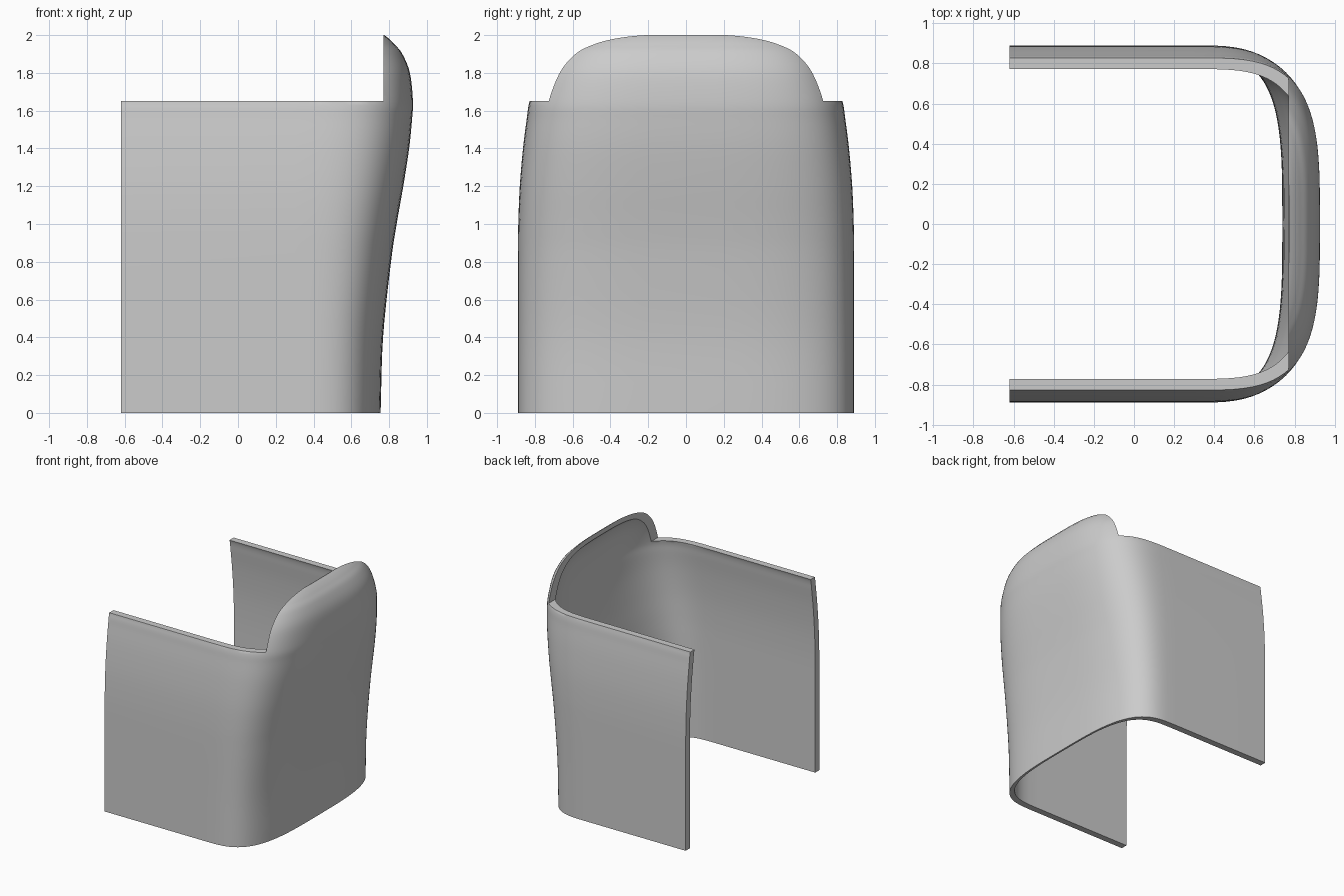
import bpy
import bmesh
import math
from mathutils import Vector

cube = bpy.data.objects.get("Cube")
if cube:
    bpy.data.objects.remove(cube, do_unlink=True)

OPEN_X = -0.62     # open end of the side walls
CORNER_X = 0.30    # where the rounded back begins
CUT_X, CUT_Z = 0.77, 1.65
POWER = 3.5        # squareness of the rounded corners
STEPS = 24

# Height, back reach and half width of the outer skin
KEYS = [(0, .755, .89), (.4, .768, .89), (.8, .81, .89), (1.0, .84, .888),
        (1.2, .875, .88), (1.4, .906, .863), (1.55, .921, .844),
        (1.65, .926, .828), (1.8, .91, .775), (1.9, .87, .717),
        (1.95, .83, .666), (1.98, .80, .61), (2.0, .775, .55)]


def smooth_rows(keys, sub=5):
    """Catmull-Rom rows through the profile keys."""
    p = [Vector(k) for k in keys]
    p = [2 * p[0] - p[1]] + p + [2 * p[-1] - p[-2]]
    rows = []
    for a, b, c, d in zip(p, p[1:], p[2:], p[3:]):
        for i in range(sub):
            t = i / sub
            rows.append(0.5 * (2 * b + (c - a) * t + (2 * a - 5 * b + 4 * c - d) * t ** 2
                               + (3 * b - a - 3 * c + d) * t ** 3))
    return rows + [p[-2]]


def section(z, reach, half):
    """U-shaped section, from one open end round the back to the other."""
    e = 2 / POWER
    quarter = [(OPEN_X, half)]
    for i in range(STEPS + 1):
        t = math.pi / 2 * (1 - i / STEPS)
        quarter.append((CORNER_X + (reach - CORNER_X) * max(math.cos(t), 0) ** e if i else CORNER_X,
                        half * math.sin(t) ** e))
    full = quarter + [(x, -y) for x, y in reversed(quarter[:-1])]
    return [Vector((x, y, z)) for x, y in full]


# Thick shell: outer skin, inner skin and rims
bm = bmesh.new()
outer, inner = [], []
for z, reach, half in smooth_rows(KEYS):
    back = 0.016 + 0.034 * min(z / CUT_Z, 1)
    outer.append([bm.verts.new(v) for v in section(z, reach, half)])
    inner.append([bm.verts.new(v) for v in section(z, reach - back, half - 0.056)])


def skin(rows):
    for a, b in zip(rows, rows[1:]):
        for i in range(len(a) - 1):
            bm.faces.new((a[i], a[i + 1], b[i + 1], b[i]))


skin(outer)
skin(inner)
skin([outer[0], inner[0]])
skin([outer[-1], inner[-1]])
for end in (0, -1):
    skin([[r[end] for r in outer], [r[end] for r in inner]])
bmesh.ops.recalc_face_normals(bm, faces=bm.faces)
mesh = bpy.data.meshes.new("curved_shell")
bm.to_mesh(mesh)
bm.free()
shell = bpy.data.objects.new("curved_shell", mesh)
bpy.context.collection.objects.link(shell)

# Step cut that lowers the side walls and leaves the raised back
bpy.ops.mesh.primitive_cube_add(size=1, location=(CUT_X - 1.5, 0, CUT_Z + 0.5))
cutter = bpy.context.object
cutter.name = "step_cutter"
cutter.scale = (3, 3, 1)
cutter.hide_render = True
bpy.context.view_layer.update()
cut = shell.modifiers.new("step_cut", 'BOOLEAN')
cut.operation = 'DIFFERENCE'
cut.solver = 'EXACT'
cut.object = cutter

bpy.ops.object.select_all(action='DESELECT')
shell.select_set(True)
bpy.context.view_layer.objects.active = shell
bpy.ops.object.modifier_apply(modifier=cut.name)
bpy.data.objects.remove(cutter, do_unlink=True)

# Plain grey finish
grey = bpy.data.materials.new("light_grey")
grey.use_nodes = True
colour = (0.6, 0.6, 0.6, 1)
grey.diffuse_color = colour
grey.node_tree.nodes["Principled BSDF"].inputs["Base Color"].default_value = colour
shell.data.materials.clear()
shell.data.materials.append(grey)
bpy.ops.object.shade_smooth_by_angle(angle=math.radians(35))
